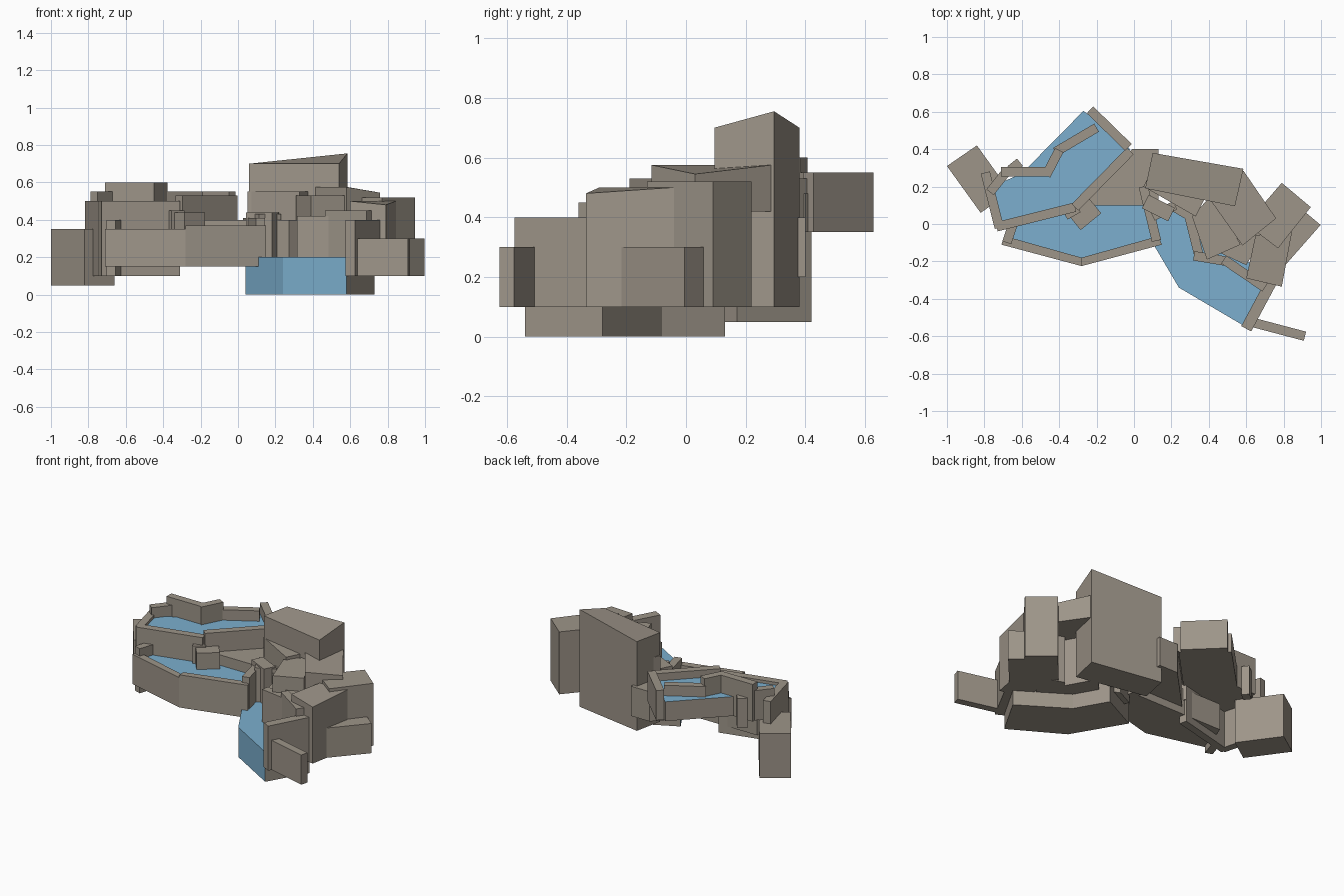
import bpy
from mathutils import Vector

water = bpy.data.materials.new("water")
water.diffuse_color = (0.2, 0.43, 0.62, 1)
stone = bpy.data.materials.new("stone")
stone.diffuse_color = (0.34, 0.3, 0.25, 1)


def prism(name, pts, z0, z1):
    """Upright block on a counter-clockwise outline; z1 is one height or one per corner."""
    n = len(pts)
    tops = z1 if isinstance(z1, (list, tuple)) else [z1] * n
    verts = [(x, y, z0) for x, y in pts] + [(x, y, t) for (x, y), t in zip(pts, tops)]
    faces = [list(range(n))[::-1], list(range(n, 2 * n))]
    faces += [(i, (i + 1) % n, (i + 1) % n + n, i + n) for i in range(n)]
    me = bpy.data.meshes.new(name)
    me.from_pydata(verts, [], faces)
    me.materials.append(stone)
    ob = bpy.data.objects.new(name, me)
    bpy.context.collection.objects.link(ob)
    return ob


def pool(name, pts, z0, z1, open_front=False):
    """Basin block with a water top, and water on the open front-left sides if asked."""
    ob = prism(name, pts, z0, z1)
    ob.data.materials.append(water)
    for f in ob.data.polygons:
        n = f.normal
        if n.z > 0.5 or (open_front and n.x < 0 and n.y < -0.3):
            f.material_index = 1


def wall(name, a, b, z0, z1, w=0.05):
    """Straight wall of width w along the line a-b."""
    a, b = Vector(a), Vector(b)
    d = (b - a).normalized()
    s = Vector((-d.y, d.x)) * w / 2
    return prism(name, [tuple(p) for p in (a - s, b - s, b + s, a + s)], z0, z1)


# Lower pool
pool("lower_pool", [(0.04, 0.0), (0.24, -0.34), (0.58, -0.54), (0.73, -0.28),
                    (0.42, -0.08), (0.3, 0.13)], 0, 0.2, True)
for a, b, top, w in [((0.6, -0.56), (0.75, -0.28), 0.4, 0.06),
                     ((0.7, -0.34), (0.48, -0.19), 0.45, 0.05),
                     ((0.5, -0.2), (0.32, -0.17), 0.42, 0.05),
                     ((0.35, -0.18), (0.29, 0.06), 0.4, 0.05),
                     ((0.32, 0.03), (0.2, 0.1), 0.4, 0.05),
                     ((0.22, 0.1), (0.1, 0.04), 0.43, 0.05)]:
    wall("lower_pool_wall", a, b, 0.1, top, w)

# Middle pool
pool("middle_pool", [(-0.67, -0.08), (-0.28, -0.19), (0.12, -0.08), (0.06, 0.1),
                     (-0.6, 0.1)], 0.15, 0.33)
prism("middle_front_wall_left", [(-0.71, -0.11), (-0.28, -0.225), (-0.28, -0.18),
                                 (-0.69, -0.065)], 0.15, 0.35)
prism("middle_front_wall_right", [(-0.28, -0.225), (0.15, -0.11), (0.13, -0.065),
                                  (-0.28, -0.18)], 0.15, 0.37)
wall("middle_side_wall", (-0.68, -0.1), (-0.64, 0.02), 0.1, 0.4)
wall("middle_side_wall", (0.12, -0.09), (0.05, 0.2), 0.15, 0.41)

# Upper pool and its terrace
prism("terrace", [(-0.3, 0.1), (0.13, 0.1), (0.13, 0.4), (-0.01, 0.4)], 0.2, 0.4)
pool("upper_pool", [(-0.72, -0.01), (-0.31, 0.1), (-0.02, 0.4), (-0.27, 0.605),
                    (-0.6, 0.27), (-0.76, 0.2)], 0.35, 0.48)
for a, b, z0, top in [((-0.735, -0.015), (-0.315, 0.09), 0.1, 0.5),
                      ((-0.315, 0.09), (-0.02, 0.39), 0.36, 0.53),
                      ((-0.795, 0.275), (-0.72, -0.02), 0.1, 0.5),
                      ((-0.77, 0.17), (-0.69, 0.27), 0.35, 0.55),
                      ((-0.71, 0.28), (-0.46, 0.28), 0.35, 0.6),
                      ((-0.47, 0.26), (-0.4, 0.395), 0.35, 0.6),
                      ((-0.42, 0.385), (-0.2, 0.515), 0.35, 0.55),
                      ((-0.235, 0.61), (-0.03, 0.41), 0.35, 0.55)]:
    wall("upper_pool_wall", a, b, z0, top)

# Small stones by the pools
wall("small_stone", (-0.32, 0.01), (-0.21, 0.1), 0.2, 0.44, 0.11)
wall("small_stone", (-0.37, 0.05), (-0.3, 0.09), 0.25, 0.45, 0.06)
wall("small_stone", (-0.66, 0.29), (-0.61, 0.33), 0.3, 0.5, 0.05)
wall("small_stone", (0.06, 0.12), (0.2, 0.05), 0.2, 0.44, 0.08)

# Large rocks, some with a lifted or sunken corner
prism("left_rock", [(-1, 0.31), (-0.82, 0.06), (-0.66, 0.17), (-0.84, 0.42)], 0.05, 0.35)
prism("tall_rock", [(0.06, 0.19), (0.54, 0.095), (0.585, 0.295), (0.1, 0.38)],
      0.1, [0.7, 0.7, 0.755, 0.7])
prism("shelf_rock", [(0.05, 0.2), (0.33, 0.04), (0.39, 0.16), (0.1, 0.3)], 0.2, 0.55)
prism("middle_rock", [(0.31, 0.04), (0.39, -0.19), (0.57, -0.11), (0.42, 0.16)], 0.1, 0.53)
prism("shoulder_rock", [(0.4, 0.14), (0.58, -0.115), (0.76, 0.03), (0.585, 0.285)],
      0.42, [0.575, 0.575, 0.545, 0.575])
prism("right_rock", [(0.6, 0.0), (0.77, -0.13), (0.945, 0.09), (0.79, 0.22)], 0.1, 0.52)
prism("right_low_rock", [(0.7, -0.14), (0.8, -0.23), (0.998, -0.005), (0.92, 0.06)], 0.1, 0.3)
prism("front_rock", [(0.6, -0.29), (0.79, -0.335), (0.845, -0.04), (0.65, -0.06)],
      0.1, [0.5, 0.48, 0.5, 0.5])
prism("joining_rock", [(0.45, -0.15), (0.6, -0.22), (0.7, -0.05), (0.55, 0.0)], 0.1, 0.44)
wall("front_slab", (0.63, -0.525), (0.914, -0.6), 0.1, 0.3, 0.05)
